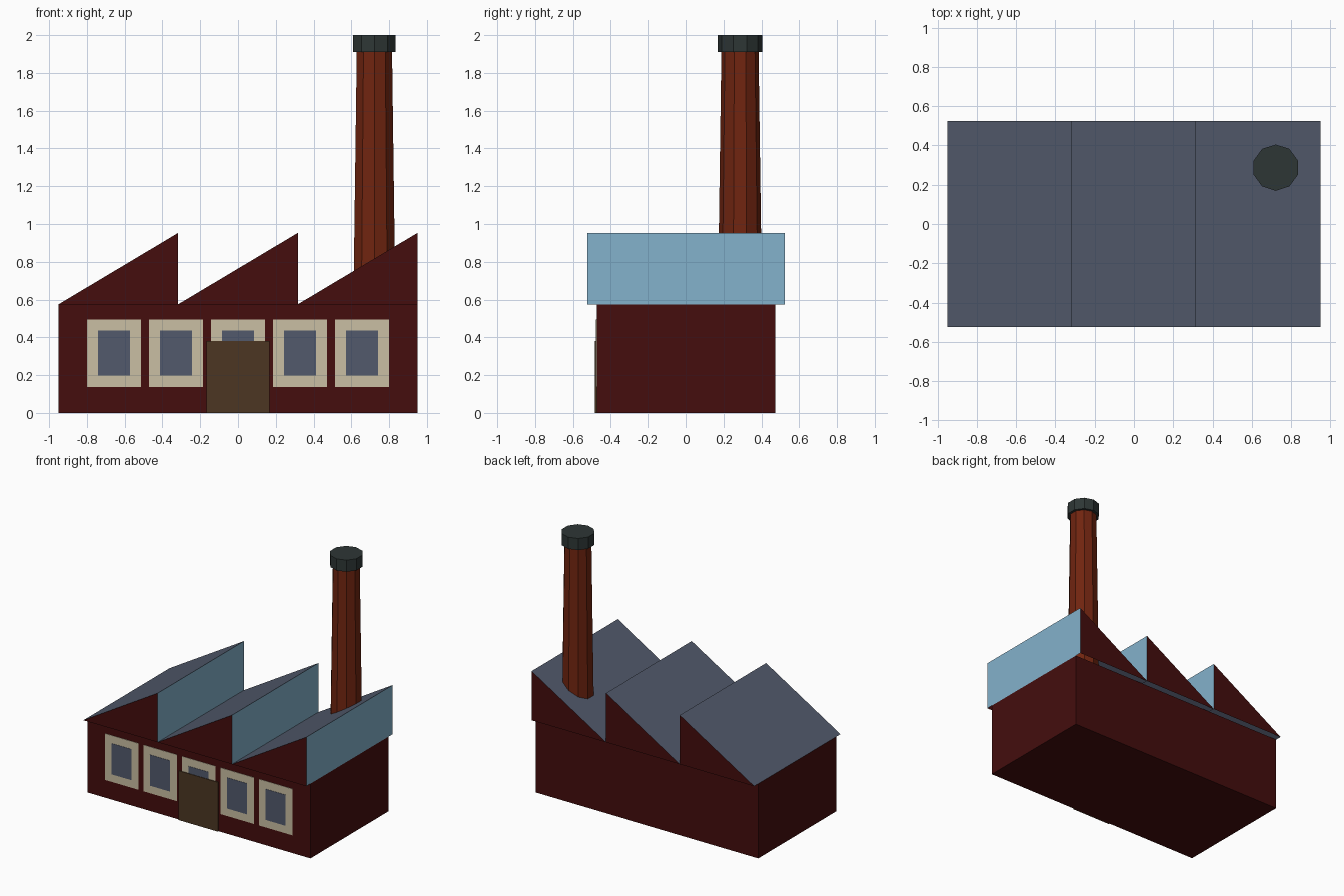
import bpy
import bmesh

if "Cube" in bpy.data.objects:
    bpy.data.objects.remove(bpy.data.objects["Cube"], do_unlink=True)


def material(name, r, g, b):
    m = bpy.data.materials.new(name)
    m.use_nodes = True
    m.diffuse_color = (r, g, b, 1)
    bsdf = m.node_tree.nodes["Principled BSDF"]
    bsdf.inputs["Base Color"].default_value = (r, g, b, 1)
    bsdf.inputs["Roughness"].default_value = 0.9
    return m


BRICK = material("dark red brick", 0.058, 0.004, 0.004)
SLATE = material("slate grey", 0.084, 0.102, 0.150)
GLASS = material("pale blue glass", 0.231, 0.445, 0.604)
RUST = material("rust red brick", 0.162, 0.018, 0.005)
IRON = material("dark iron", 0.027, 0.037, 0.036)
CREAM = material("cream paint", 0.591, 0.521, 0.366)
WOOD = material("brown wood", 0.072, 0.037, 0.016)

HALF_X, HALF_Y = 0.95, 0.475
WALL_TOP, PEAK = 0.575, 0.953
ROOF_Y = 0.525


def finish(name, bm, *mats):
    mesh = bpy.data.meshes.new(name)
    bm.to_mesh(mesh)
    bm.free()
    for m in mats:
        mesh.materials.append(m)
    obj = bpy.data.objects.new(name, mesh)
    bpy.context.collection.objects.link(obj)
    return obj


def box(name, low, high, mat):
    bm = bmesh.new()
    bmesh.ops.create_cube(bm, size=1)
    for v in bm.verts:
        v.co = [h if c > 0 else l for c, l, h in zip(v.co, low, high)]
    return finish(name, bm, mat)


def plate(name, x, width, bottom, top, depth, mat):
    """Thin panel on the front wall."""
    return box(name, (x - width / 2, -HALF_Y - depth, bottom),
               (x + width / 2, -HALF_Y, top), mat)


def tapered_drum(name, r_low, r_high, bottom, top, mat):
    bm = bmesh.new()
    bmesh.ops.create_cone(bm, cap_ends=True, segments=10, radius1=r_low,
                          radius2=r_high, depth=top - bottom)
    # put a corner of the ten-sided section on the x axis
    bm.verts.ensure_lookup_table()
    bmesh.ops.translate(bm, verts=bm.verts,
                        vec=(0.722, 0.287, (bottom + top) / 2))
    return finish(name, bm, mat)


def sawtooth(name, x0, x1):
    """Open-bottomed roof bay: brick gables, slate slope, glazed upright."""
    bm = bmesh.new()
    profile = [(x0, WALL_TOP), (x1, WALL_TOP), (x1, PEAK)]
    front = [bm.verts.new((x, -ROOF_Y, z)) for x, z in profile]
    back = [bm.verts.new((x, ROOF_Y, z)) for x, z in profile]
    bm.faces.new(front)
    bm.faces.new(back[::-1])
    bm.faces.new((front[0], front[2], back[2], back[0])).material_index = 1
    bm.faces.new((front[1], back[1], back[2], front[2])).material_index = 2
    bm.normal_update()
    return finish(name, bm, BRICK, SLATE, GLASS)


# Main hall
box("hall_walls", (-HALF_X, -HALF_Y, 0), (HALF_X, HALF_Y, WALL_TOP), BRICK)

# Sawtooth roof
bay = 2 * HALF_X / 3
for i in range(3):
    start = -HALF_X + i * bay
    sawtooth(f"roof_bay_{i + 1}", start, start + bay)

# Windows and door
for i in range(5):
    x = (i - 2) * 0.328
    plate(f"window_frame_{i + 1}", x, 0.285, 0.138, 0.495, 0.003, CREAM)
    plate(f"window_pane_{i + 1}", x, 0.17, 0.197, 0.435, 0.005, SLATE)
plate("door", 0, 0.335, 0, 0.38, 0.009, WOOD)

# Chimney
tapered_drum("chimney_stack", 0.117, 0.098, WALL_TOP, 1.93, RUST)
tapered_drum("chimney_cap", 0.118, 0.118, 1.91, 2.0, IRON)
